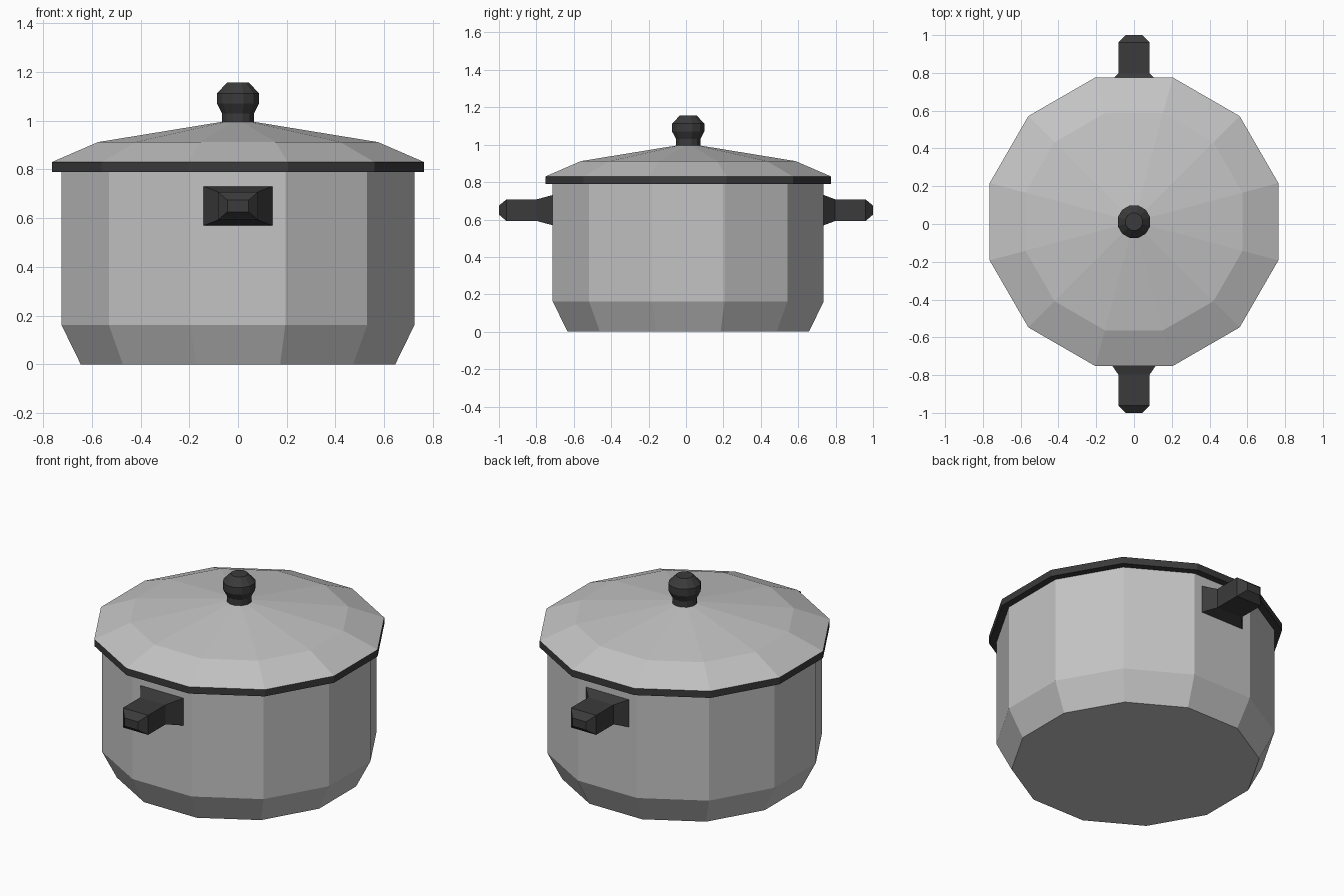
import bpy, bmesh, math

if "Cube" in bpy.data.objects:
    bpy.data.objects.remove(bpy.data.objects["Cube"])

CY = 0.012    # pot axis is slightly behind the origin
SIDES = 12


def material(name, v):
    m = bpy.data.materials.new(name)
    m.diffuse_color = (v, v, v, 1)
    m.use_nodes = True
    m.node_tree.nodes["Principled BSDF"].inputs["Base Color"].default_value = m.diffuse_color
    return m


steel = material("brushed steel", 0.55)
black = material("black plastic", 0.043)


def skin(name, rings, mat):
    """Join successive rings of points with faces and cap both ends."""
    bm = bmesh.new()
    loops = [[bm.verts.new(p) for p in ring] for ring in rings]
    for a, b in zip(loops, loops[1:]):
        n = len(a)
        for i in range(n):
            j = (i + 1) % n
            if len(b) == 1:
                bm.faces.new((a[i], a[j], b[0]))
            else:
                bm.faces.new((a[i], a[j], b[j], b[i]))
    bm.faces.new(loops[0][::-1])
    if len(loops[-1]) > 2:
        bm.faces.new(loops[-1])
    bmesh.ops.recalc_face_normals(bm, faces=bm.faces)
    me = bpy.data.meshes.new(name)
    bm.to_mesh(me)
    bm.free()
    me.materials.append(mat)
    ob = bpy.data.objects.new(name, me)
    bpy.context.collection.objects.link(ob)
    return ob


def lathe(name, profile, mat):
    """Twelve-sided turned part from (radius, height) pairs."""
    rings = []
    for r, z in profile:
        if r == 0:
            rings.append([(0, CY, z)])
            continue
        angles = [math.radians(15 + 30 * i) for i in range(SIDES)]
        rings.append([(r * math.cos(a), CY + r * math.sin(a), z) for a in angles])
    return skin(name, rings, mat)


# Pot body, lid with dark rim, and knob
lathe("pot_body", [(0.668, 0), (0.75, 0.162), (0.75, 0.80)], steel)
lathe("lid_rim", [(0.791, 0.79), (0.791, 0.83)], black)
lathe("lid", [(0.791, 0.83), (0.595, 0.912), (0, 1.006)], steel)
lathe("knob", [(0.068, 0.98), (0.068, 1.03), (0.089, 1.07),
               (0.089, 1.112), (0.047, 1.156)], black)

# Handles: (distance out, half width, half height)
sections = [(0.70, 0.142, 0.081), (0.714, 0.142, 0.081), (0.797, 0.083, 0.058),
            (0.96, 0.083, 0.058), (1.0, 0.044, 0.024)]
HZ = 0.65
for name, s in (("front_handle", -1), ("back_handle", 1)):
    wall = 0.724 + s * CY
    rings = []
    for k, (d, w, h) in enumerate(sections):
        if k == 1:
            d = wall
        rings.append([(x * w, s * d, HZ + z * h)
                      for x, z in ((-1, -1), (1, -1), (1, 1), (-1, 1))])
    skin(name, rings, black)
